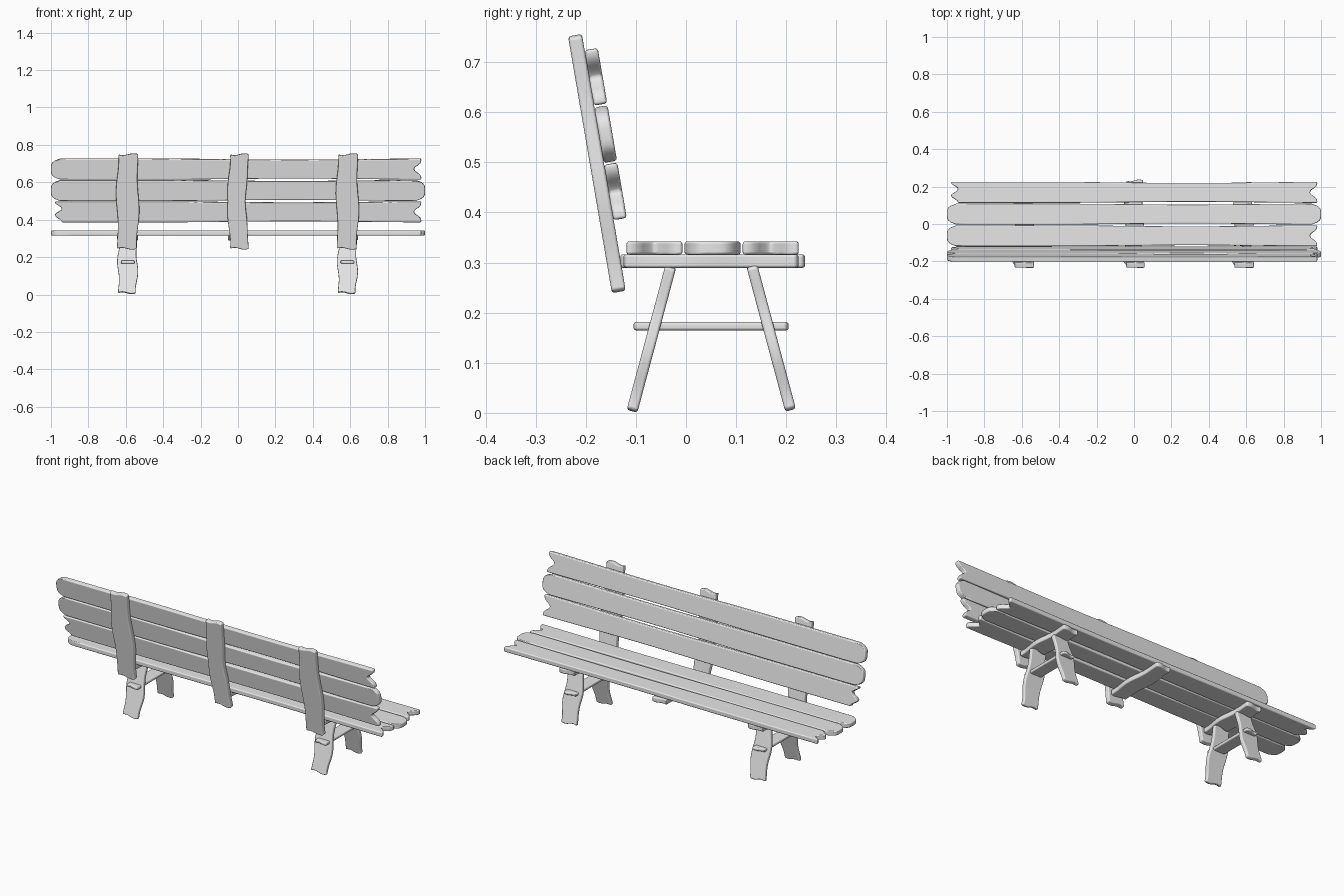
import bpy
import bmesh
from math import radians, sin, cos, pi
from mathutils import Matrix

if "Cube" in bpy.data.objects:
    bpy.data.objects.remove(bpy.data.objects["Cube"], do_unlink=True)

grey = bpy.data.materials.new("plain_grey")
grey.use_nodes = True
grey.diffuse_color = (0.8, 0.8, 0.8, 1)
grey.node_tree.nodes["Principled BSDF"].inputs["Base Color"].default_value = grey.diffuse_color


# End shapes: how far the end is cut back at a position from -1 to 1 across the board
def rounded_end(across):
    return 0.05 * across ** 4


def notched_end(across):
    return 0.02 + 0.04 * cos(across * pi / 2) ** 4


def forked_end(across):
    return 0.02 + 0.02 * (1 + sin(across * 5))


def worn_end(across):
    return 0.005 * (1 + sin(across * 3))


def straight_sides(along):
    return 0, 1


def pinched_sides(along):
    """Slats narrow a little to the right of the middle."""
    return 0, 1 - 0.1 * max(0, cos((along - 0.3) * 2)) ** 2


def wavy_sides(along):
    """Rough posts and legs sway and swell along their length."""
    return 0.004 * sin(along * 5), 1 + 0.08 * cos(along * 4)


def swaying_sides(along):
    """The middle post leans over at the top."""
    return 0.008 * cos(along * 3), 0.95 + 0.08 * sin(along * 4) ** 2


def shift(x, y, z):
    return Matrix.Translation((x, y, z))


def leaning(x, y, z, degrees):
    """Frame at a point, tipped up from flat about the x axis."""
    return shift(x, y, z) @ Matrix.Rotation(radians(degrees), 4, 'X')


def board(name, length, width, thickness, frame, sides, start, end):
    """Board lying along local x, with shaped sides and shaped ends."""
    bm = bmesh.new()
    bmesh.ops.create_grid(bm, x_segments=24, y_segments=10, size=1)
    for v in bm.verts:
        along, across = v.co.x, v.co.y
        sway, swell = sides(along)
        low = start(across) - length / 2
        high = length / 2 - end(across)
        v.co.x = low + (high - low) * (along + 1) / 2
        v.co.y = sway + across * swell * width / 2
    for face in bm.faces:
        face.smooth = True
    mesh = bpy.data.meshes.new(name)
    bm.to_mesh(mesh)
    bm.free()
    mesh.materials.append(grey)
    obj = bpy.data.objects.new(name, mesh)
    bpy.context.collection.objects.link(obj)
    obj.matrix_world = frame
    solid = obj.modifiers.new("thickness", 'SOLIDIFY')
    solid.thickness = thickness
    solid.offset = 0
    bevel = obj.modifiers.new("worn_edges", 'BEVEL')
    bevel.width = 0.006
    bevel.segments = 3
    bevel.limit_method = 'ANGLE'
    bevel.angle_limit = radians(50)
    bevel.harden_normals = True


def timber(name, length, width, thickness, frame, sides=wavy_sides):
    """Rough board running along the local y axis of its frame."""
    turned = frame @ Matrix.Rotation(radians(90), 4, 'Z')
    board(name, length, width, thickness, turned, sides, worn_end, worn_end)


def slats(prefix, frame, order):
    """Three long boards side by side, stepping along local y."""
    shapes = (("inner", forked_end, notched_end),
              ("middle", rounded_end, rounded_end),
              ("outer", rounded_end, notched_end))
    for row, (label, start, end) in enumerate(shapes):
        place = frame @ shift(0, order * (row - 1) * 0.116, 0)
        board(prefix + "_slat_" + label, 2, 0.112, 0.027, place, pinched_sides, start, end)


# Backrest leans on the plane of its posts; the seat is flat
back = leaning(0, -0.164, 0.5, 99.7)
slats("back", back @ shift(0, 0.055, -0.013), 1)
slats("seat", shift(0, 0.053, 0.329), -1)

# Middle post and beam
post_plane = back @ shift(0, 0, 0.014)
timber("back_post_middle", 0.52, 0.1, 0.028, post_plane, swaying_sides)
timber("seat_beam_middle", 0.37, 0.095, 0.027, shift(0, 0.053, 0.303))

# Side frames: post, beam, stretcher and two splayed legs
for side, x in (("right", -0.59), ("left", 0.585)):
    across = shift(x, 0, 0)
    timber("back_post_" + side, 0.52, 0.112, 0.028, across @ post_plane)
    timber("seat_beam_" + side, 0.35, 0.1, 0.027, across @ shift(0, 0.05, 0.303))
    timber("stretcher_" + side, 0.31, 0.073, 0.017, across @ shift(0, 0.05, 0.173), straight_sides)
    timber("rear_leg_" + side, 0.3, 0.1, 0.022, across @ leaning(0, -0.069, 0.148, 75))
    timber("front_leg_" + side, 0.3, 0.1, 0.022, across @ leaning(0, 0.17, 0.15, 105))
